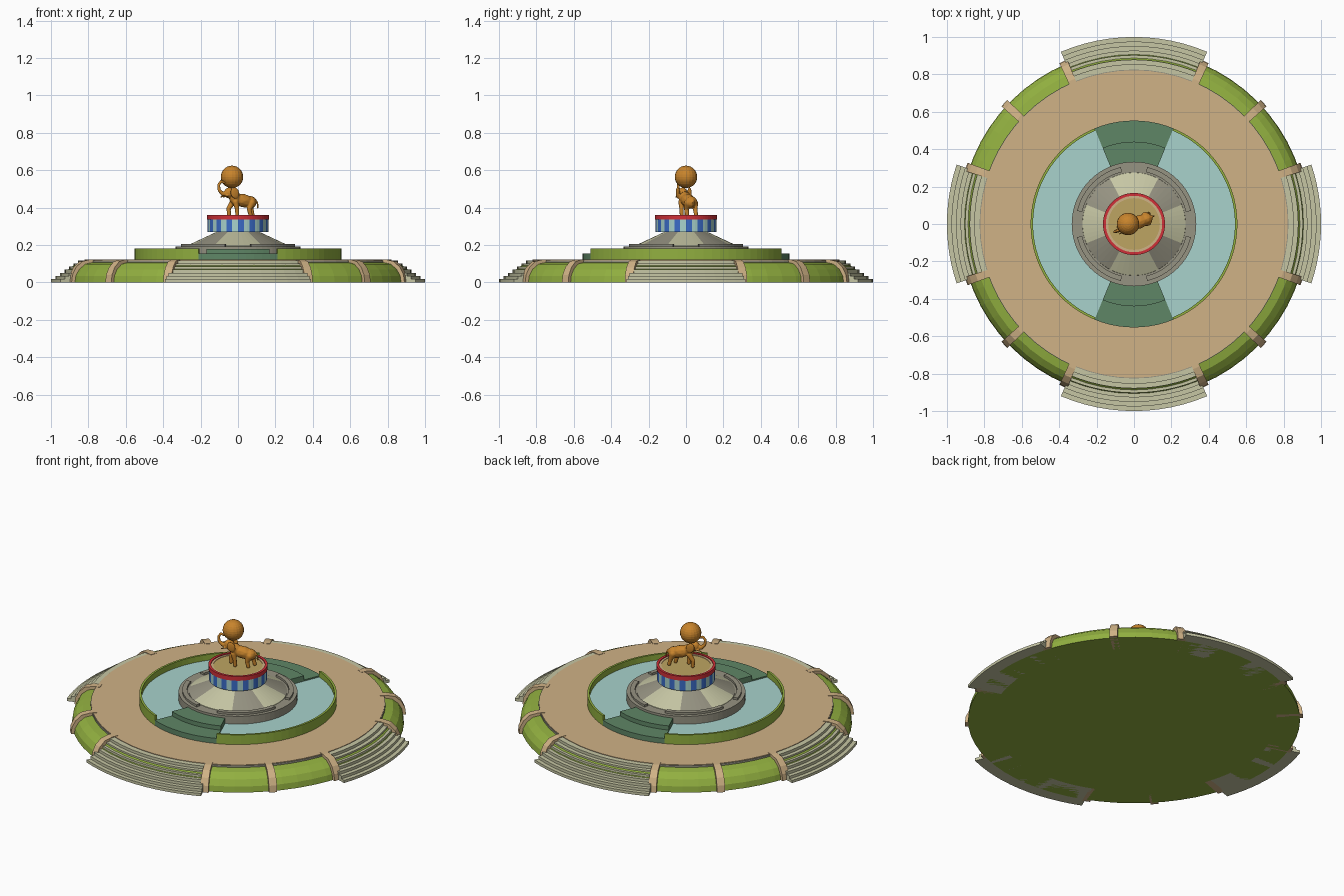
import bpy, bmesh
from math import cos, sin, radians
from mathutils import Vector, Matrix

cube = bpy.data.objects.get("Cube")
if cube:
    bpy.data.objects.remove(cube, do_unlink=True)


def colour(name, r, g, b):
    lin = [((c / 255 + 0.055) / 1.055) ** 2.4 for c in (r, g, b)] + [1]
    m = bpy.data.materials.new(name)
    m.use_nodes = True
    m.diffuse_color = lin
    m.node_tree.nodes["Principled BSDF"].inputs["Base Color"].default_value = lin
    return m


grass = colour("grass green", 146, 176, 64)
path = colour("path tan", 208, 178, 134)
cream = colour("cream stone", 198, 198, 164)
moss = colour("moss green", 95, 134, 102)
water = colour("pale water blue", 168, 210, 204)
grey = colour("grey stone", 150, 147, 130)
red = colour("red", 208, 48, 56)
blue = colour("blue", 58, 108, 200)
gold = colour("floor gold", 190, 165, 98)
bronze = colour("bronze", 200, 132, 44)


def make(name, bm, mat):
    mesh = bpy.data.meshes.new(name)
    bm.to_mesh(mesh)
    bm.free()
    mesh.materials.append(mat)
    ob = bpy.data.objects.new(name, mesh)
    bpy.context.collection.objects.link(ob)
    return ob


def sweep(name, profile, mat, mid=0, half=180, segs=64):
    """Turn a closed (radius, height) outline about z, from mid-half to mid+half degrees."""
    bm = bmesh.new()
    full = half == 180
    rings = []
    for i in range(segs if full else segs + 1):
        a = radians(mid - half + 2 * half * i / segs)
        rings.append([bm.verts.new((r * cos(a), r * sin(a), z)) for r, z in profile])
    n = len(profile)
    for i in range(segs):
        p, q = rings[i], rings[(i + 1) % len(rings)]
        for j in range(n):
            k = (j + 1) % n
            if profile[j][0] or profile[k][0]:
                bm.faces.new((p[j], q[j], q[k], p[k]))
    if not full:
        bm.faces.new(rings[0])
        bm.faces.new(rings[-1])
    bmesh.ops.remove_doubles(bm, verts=bm.verts, dist=1e-5)
    bmesh.ops.recalc_face_normals(bm, faces=bm.faces)
    return make(name, bm, mat)


def box(r0, r1, z0, z1):
    return [(r0, z0), (r1, z0), (r1, z1), (r0, z1)]


# Rounded grass mound with the walking surface on top
bank = [(0.93, 0), (0.925, 0.035), (0.905, 0.07), (0.87, 0.098), (0.82, 0.108)]
sweep("grass_mound", [(0, 0)] + bank + [(0, 0.108)], grass)
sweep("mound_lip", box(0.78, 0.826, 0.1, 0.118), grey)
sweep("walkway", box(0, 0.822, 0.105, 0.121), path)

# Curved ribs over the bank
rib = [(0.8, 0)] + [(r + 0.018, z * 1.14) for r, z in bank] + [(0.8, 0.123)]
for side in (0, 180):
    for off in (18.8, 43, 66.5):
        for sign in (1, -1):
            sweep("bank_rib", rib, path, side + sign * off, 1.4, 2)

# Four flights of curved stairs
STEPS = 7
stairs = [(0.8, 0)]
for i in range(STEPS):
    r = 1 - 0.17 * i / STEPS
    stairs += [(r, 0.118 * i / STEPS), (r, 0.118 * (i + 1) / STEPS)]
stairs.append((0.8, 0.118))
for mid, half in ((0, 18.5), (90, 23), (180, 18.5), (270, 23)):
    sweep("stairs", stairs, cream, mid, half, 12)

# Pond with its wall and the two stepped crossings
sweep("pond_water", box(0.3, 0.545, 0.115, 0.145), water)
for mid in (0, 180):
    sweep("pond_wall", box(0.54, 0.553, 0.115, 0.181), grass, mid, 67.6, 28)
for mid in (90, 270):
    sweep("crossing_lower_step", box(0.32, 0.553, 0.115, 0.153), moss, mid, 22.4, 10)
    sweep("crossing_upper_step", box(0.32, 0.44, 0.14, 0.179), moss, mid, 22.4, 10)

# Stone pedestal: ring, raised arcs and a cone of alternating panels
sweep("pedestal_ring", box(0.2, 0.333, 0.115, 0.193), grey)
cone = [(0.1, 0.18), (0.28, 0.18), (0.275, 0.195), (0.11, 0.272), (0.1, 0.272)]
for mid in range(0, 360, 90):
    half = 28 if mid % 180 else 22
    sweep("raised_arc", box(0.285, 0.312, 0.185, 0.206), grey, mid + 45, 32, 12)
    sweep("cream_cone_panel", cone, cream, mid, half, 8)
    slant = 48 if mid % 180 else 42
    start = mid + half
    sweep("grey_cone_panel", cone, grey, start + 20, 20, 6)

# Striped drum
drum = sweep("striped_drum", box(0, 0.162, 0.27, 0.337), blue)
drum.data.materials.append(water)
for f in drum.data.polygons:
    if abs(f.normal.z) < 0.5:
        f.material_index = (f.index // 3) // 2 % 2
sweep("drum_red_rim", box(0.151, 0.166, 0.335, 0.361), red)
sweep("drum_inner_ring", box(0.138, 0.152, 0.335, 0.356), path)
sweep("drum_floor", box(0, 0.139, 0.33, 0.353), gold)

# Elephant, made of overlapping blobs fused by a remesh
body = bmesh.new()


def blob(x, y, z, rx, ry, rz, tilt=0):
    m = (Matrix.Translation((x, y, z)) @ Matrix.Rotation(radians(tilt), 4, "Y")
         @ Matrix.Diagonal((rx, ry, rz, 1)))
    bmesh.ops.create_icosphere(body, subdivisions=2, radius=1, matrix=m)


def limb(points):
    """Chain of spheres through (x, y, z, radius) points."""
    for a, b in zip(points, points[1:]):
        a, b = Vector(a), Vector(b)
        for i in range(7):
            x, y, z, r = a.lerp(b, i / 6)
            blob(x, y, z, r, r, r)


blob(0.03, 0, 0.437, 0.068, 0.036, 0.036, 12)
blob(-0.015, 0, 0.45, 0.034, 0.034, 0.036)
blob(0.072, 0, 0.428, 0.033, 0.033, 0.034)
blob(-0.05, 0, 0.478, 0.03, 0.026, 0.03)
limb([(-0.065, 0, 0.475, 0.016), (-0.088, 0, 0.473, 0.012), (-0.108, 0, 0.492, 0.009),
      (-0.112, 0, 0.52, 0.008), (-0.098, 0, 0.54, 0.007), (-0.08, 0, 0.533, 0.007)])
limb([(0.1, 0, 0.44, 0.006), (0.112, 0, 0.425, 0.005), (0.114, 0, 0.4, 0.005)])
for s in (1, -1):
    blob(-0.032, s * 0.034, 0.478, 0.026, 0.007, 0.032, -15)
    limb([(-0.066, s * 0.017, 0.465, 0.006), (-0.092, s * 0.02, 0.456, 0.004)])
    limb([(-0.022, s * 0.018, 0.43, 0.017), (-0.03 - s * 0.016, s * 0.02, 0.395, 0.012),
          (-0.028 - s * 0.016, s * 0.02, 0.362, 0.011)])
    limb([(0.072, s * 0.018, 0.425, 0.021), (0.07 + s * 0.014, s * 0.02, 0.392, 0.013),
          (0.078 + s * 0.014, s * 0.02, 0.362, 0.011)])
elephant = make("elephant", body, bronze)
elephant.rotation_euler.z = radians(22)
fuse = elephant.modifiers.new("fuse", "REMESH")
fuse.mode = "VOXEL"
fuse.voxel_size = 0.003
fuse.use_smooth_shade = True
soften = elephant.modifiers.new("soften", "SMOOTH")
soften.iterations = 3

# Ball balanced on the head
bm = bmesh.new()
bmesh.ops.create_uvsphere(bm, u_segments=20, v_segments=14, radius=0.06,
                          matrix=Matrix.Translation((-0.032, 0, 0.564)))
make("balanced_ball", bm, bronze)
